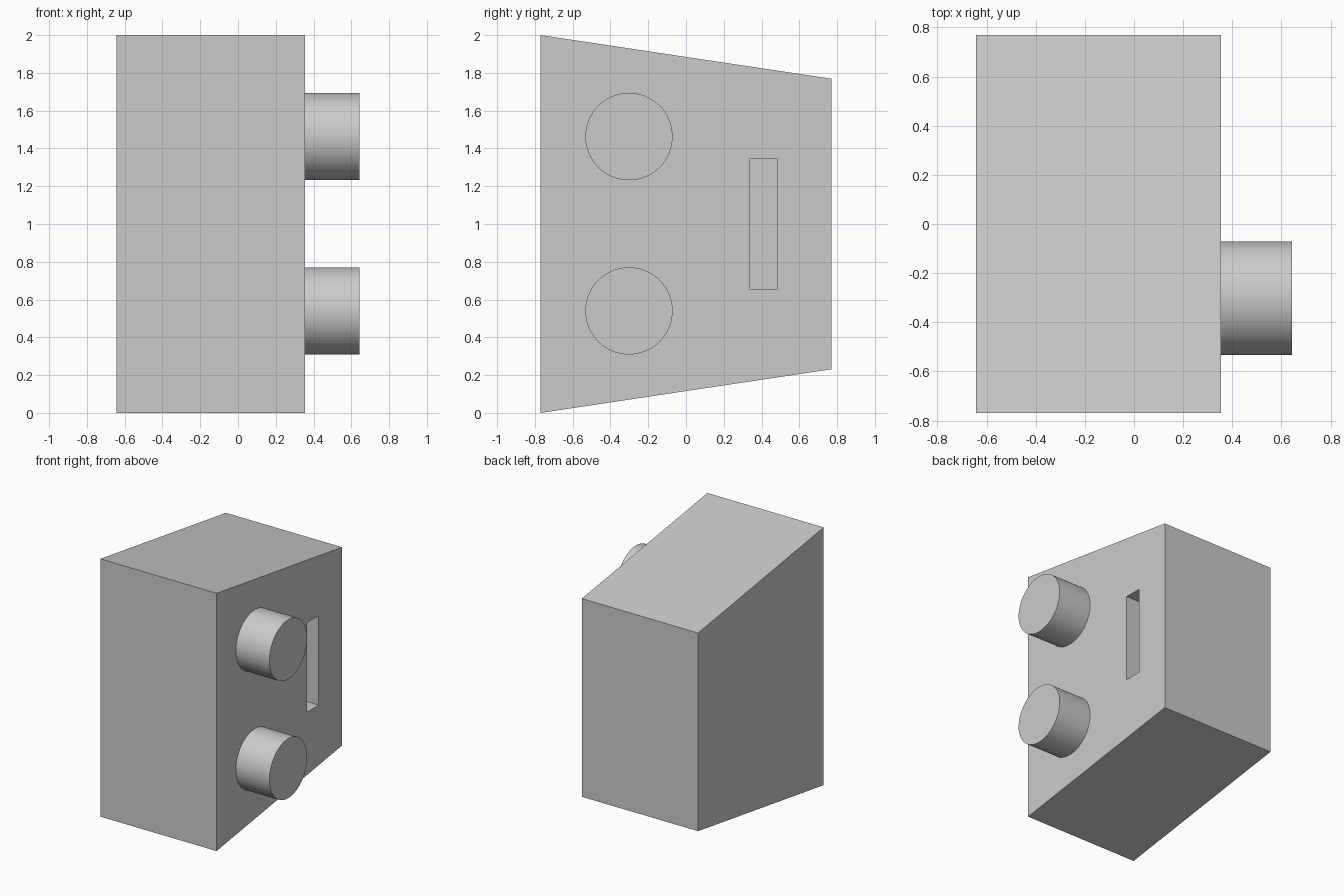
import bpy, bmesh, math
from mathutils import Matrix, Vector

cube = bpy.data.objects.get("Cube")
if cube:
    bpy.data.objects.remove(cube, do_unlink=True)

SIDE = 0.355      # x of the face carrying the pegs
LEFT = -0.643
RIGHT = 0.643

grey = bpy.data.materials.new("light_grey")
grey.use_nodes = True
colour = (0.6, 0.6, 0.6, 1)
grey.diffuse_color = colour
grey.node_tree.nodes["Principled BSDF"].inputs["Base Color"].default_value = colour


def make_object(name, bm):
    bmesh.ops.recalc_face_normals(bm, faces=bm.faces)
    mesh = bpy.data.meshes.new(name)
    bm.to_mesh(mesh)
    bm.free()
    mesh.materials.append(grey)
    obj = bpy.data.objects.new(name, mesh)
    bpy.context.collection.objects.link(obj)
    return obj


def prism(name, profile, x0, x1):
    """Extrude a (y, z) profile along x."""
    bm = bmesh.new()
    face = bm.faces.new([bm.verts.new((x0, y, z)) for y, z in profile])
    new = bmesh.ops.extrude_face_region(bm, geom=[face])["geom"]
    verts = [v for v in new if isinstance(v, bmesh.types.BMVert)]
    bmesh.ops.translate(bm, verts=verts, vec=Vector((x1 - x0, 0, 0)))
    return make_object(name, bm)


# Body tapering towards the back
body = prism("tapered_body", [(-0.77, 0), (0.77, 0.231), (0.77, 1.769), (-0.77, 2)], LEFT, SIDE)

# Blind slot in the side face
cutter = prism("slot_cutter", [(0.34, 0.654), (0.482, 0.654), (0.482, 1.348), (0.34, 1.348)],
               SIDE - 0.3, SIDE + 0.1)
cutter.hide_render = True
cut = body.modifiers.new("slot", "BOOLEAN")
cut.operation = "DIFFERENCE"
cut.solver = "EXACT"
cut.object = cutter
bpy.context.view_layer.update()
cut_mesh = bpy.data.meshes.new_from_object(body.evaluated_get(bpy.context.evaluated_depsgraph_get()))
body.modifiers.clear()
body.data = cut_mesh
bpy.data.objects.remove(cutter, do_unlink=True)

# Round pegs
for name, z in (("upper_peg", 1.463), ("lower_peg", 0.54)):
    bm = bmesh.new()
    place = Matrix.Translation(((SIDE + RIGHT) / 2, -0.302, z)) @ Matrix.Rotation(math.pi / 2, 4, "Y")
    bmesh.ops.create_cone(bm, cap_ends=True, segments=64, radius1=0.231, radius2=0.231,
                          depth=RIGHT - SIDE, matrix=place)
    peg = make_object(name, bm)
    bpy.ops.object.select_all(action="DESELECT")
    peg.select_set(True)
    bpy.context.view_layer.objects.active = peg
    bpy.ops.object.shade_smooth_by_angle(angle=math.radians(40))
